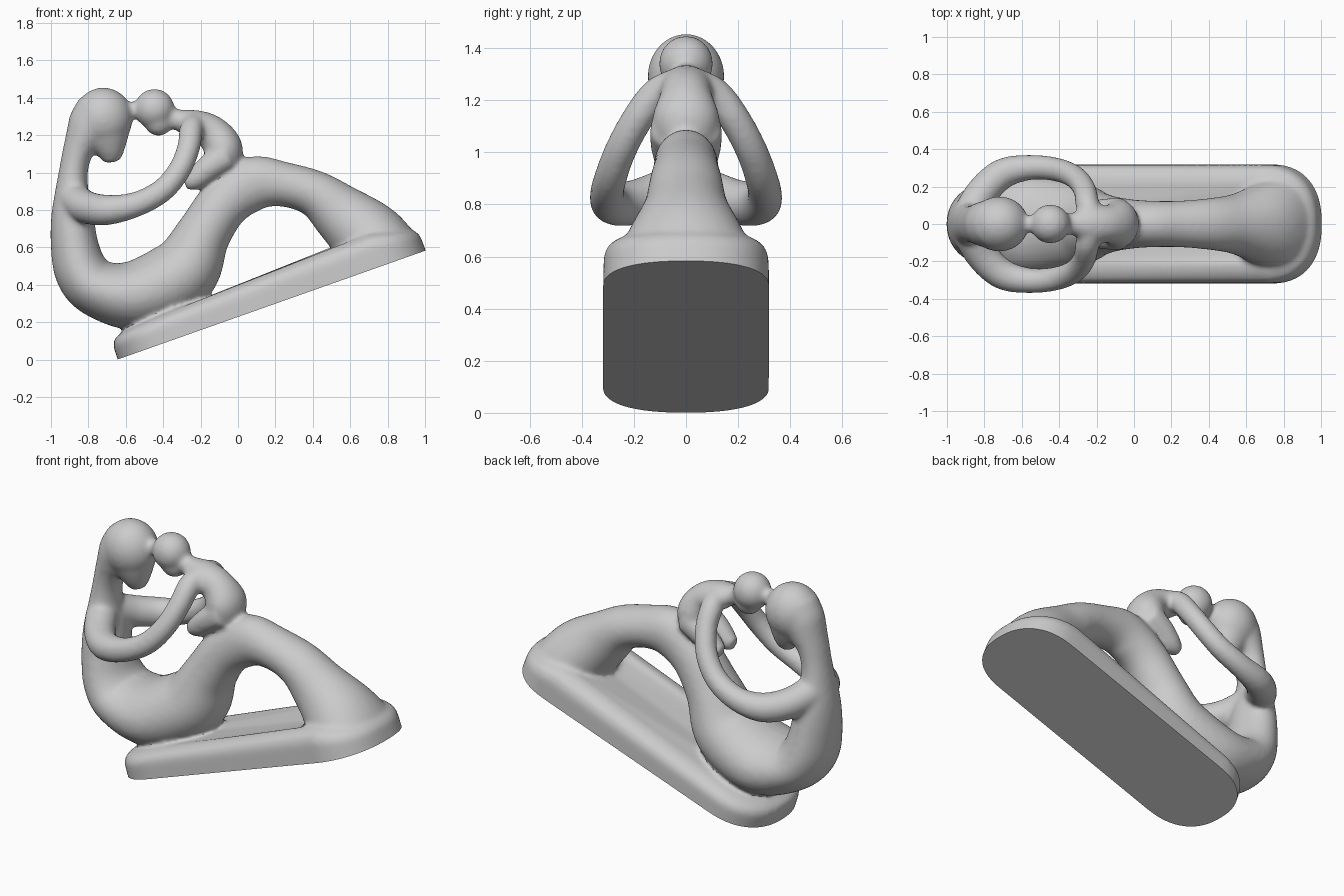
import bpy, bmesh, math
from mathutils import Vector

if "Cube" in bpy.data.objects:
    bpy.data.objects.remove(bpy.data.objects["Cube"])

SEG = 28
parts = []
U = Vector((1.64, 0, 0.58)).normalized()      # direction along the sloping underside
N = Vector((-U.z, 0, U.x))                    # underside normal, pointing up
ORIGIN = Vector((-0.64, 0, 0.002))


def skin(name, rings):
    """Closed solid through equally sized rings of points."""
    bm = bmesh.new()
    loops = [[bm.verts.new(p) for p in r] for r in rings]
    n = len(loops[0])
    for a, b in zip(loops, loops[1:]):
        for i in range(n):
            bm.faces.new((a[i], a[(i + 1) % n], b[(i + 1) % n], b[i]))
    bm.faces.new(loops[0])
    bm.faces.new(loops[-1])
    bmesh.ops.recalc_face_normals(bm, faces=bm.faces)
    me = bpy.data.meshes.new(name)
    bm.to_mesh(me)
    bm.free()
    ob = bpy.data.objects.new(name, me)
    bpy.context.collection.objects.link(ob)
    parts.append(ob)


def spline(p, i, t):
    a, b, c, d = (p[max(0, min(len(p) - 1, i + k))] for k in (-1, 0, 1, 2))
    return [0.5 * (2 * q + (r - o) * t + (2 * o - 5 * q + 4 * r - s) * t * t
                   + (3 * q - o - 3 * r + s) * t ** 3) for o, q, r, s in zip(a, b, c, d)]


def limb(name, stations, lateral=(0, 1, 0)):
    """Smooth tube; station = x, y, z, in-plane radius, lateral radius."""
    pts = [spline(stations, i, k / 6) for i in range(len(stations) - 1) for k in range(6)]
    pts.append(list(stations[-1]))
    lat, rings = Vector(lateral), []
    for i, p in enumerate(pts):
        t = (Vector(pts[min(i + 1, len(pts) - 1)][:3]) - Vector(pts[max(i - 1, 0)][:3])).normalized()
        lat = (lat - lat.dot(t) * t).normalized()
        nor = t.cross(lat)
        rings.append([Vector(p[:3]) + nor * p[3] * math.cos(a) + lat * p[4] * math.sin(a)
                      for a in (2 * math.pi * j / SEG for j in range(SEG))])
    skin(name, rings)


def ball(name, loc, radii):
    bpy.ops.mesh.primitive_uv_sphere_add(segments=32, ring_count=20, location=loc)
    ob = bpy.context.object
    ob.name = name
    ob.scale = radii
    parts.append(ob)


# Sloping plinth with rounded ends, a little deeper than needed and trimmed later
def plinth_ring(level, drop, inset):
    ring = []
    for j in range(64):
        a = 2 * math.pi * j / 64
        c, s = math.cos(a), math.sin(a)
        c, s = (math.copysign(abs(v) ** 0.85, v) for v in (c, s))
        u = 0.87 + math.copysign(0.58, c) + c * (0.295 - inset)
        y = s * (0.32 - inset)
        toe = max(0, min(1, (u - 1.42) / 0.3))
        w = drop if level is None else level * (0.13 + 0.065 * min(u, 1.1) - 0.06 * toe)
        ring.append(ORIGIN + U * u + N * w + Vector((0, y, 0)))
    return ring


skin("plinth", [plinth_ring(None, -0.06, 0), plinth_ring(0.6, 0, 0.003),
                plinth_ring(0.82, 0, 0.02), plinth_ring(0.95, 0, 0.06), plinth_ring(1, 0, 0.11)])

# Mother: neck, back, hips, thigh, knee and shin as one flowing limb
body = [(-.745, 1.36, .11, .12), (-.79, 1.25, .122, .125), (-.85, 1.13, .085, .105),
        (-.878, 1.02, .077, .10), (-.888, .90, .09, .12), (-.885, .78, .113, .155),
        (-.875, .62, .127, .18), (-.835, .47, .145, .21), (-.74, .375, .155, .24),
        (-.53, .347, .19, .26), (-.30, .465, .193, .225), (-.185, .67, .147, .17),
        (-.07, .84, .14, .14), (.08, .94, .147, .125), (.245, .937, .12, .125),
        (.415, .885, .125, .14), (.55, .78, .16, .165), (.69, .66, .197, .23),
        (.79, .55, .20, .285), (.845, .48, .185, .30), (.89, .41, .16, .30)]
limb("mother_body", [(x, 0, z, a, b) for x, z, a, b in body])
ball("mother_head", (-.72, 0, 1.292), (.158, .148, .163))
limb("mother_face", [(-.72, 0, 1.31, .15, .14), (-.70, 0, 1.2, .123, .118),
                     (-.682, 0, 1.11, .078, .078), (-.675, 0, 1.055, .04, .04)])

# Child: head, back, and the join between the two foreheads
ball("child_head", (-.447, 0, 1.34), (.108, .105, .108))
ball("child_chin", (-.425, 0, 1.265), (.075, .075, .07))
ball("forehead_join", (-.56, 0, 1.335), (.05, .045, .045))
limb("child_body", [(-.42, 0, 1.31, .05, .05), (-.33, 0, 1.285, .055, .06),
                    (-.235, 0, 1.255, .082, .10), (-.14, 0, 1.215, .092, .10),
                    (-.08, 0, 1.13, .105, .13), (-.08, 0, 1.03, .09, .11)])

# Paired limbs
for side, s in (("left", 1), ("right", -1)):
    limb("mother_arm_" + side, [(x, s * y, z, r, r) for x, y, z, r in (
        (-.88, .05, .86, .09), (-.81, .17, .815, .088), (-.70, .27, .80, .082),
        (-.55, .303, .828, .068), (-.41, .29, .90, .064), (-.315, .25, 1.01, .062),
        (-.265, .185, 1.13, .062), (-.25, .11, 1.225, .064), (-.23, .03, 1.265, .06))], (0, 0, 1))
    limb("child_leg_" + side, [(x, s * y, z, r, r) for x, y, z, r in (
        (-.06, .06, 1.09, .08), (-.15, .065, 1.03, .072), (-.23, .06, .965, .06),
        (-.285, .055, .945, .038))])

# Fuse the parts into one continuous carved surface
bpy.ops.object.select_all(action='DESELECT')
for ob in parts:
    ob.select_set(True)
bpy.context.view_layer.objects.active = parts[0]
bpy.ops.object.join()
statue = bpy.context.object
statue.name = "mother_and_child_sculpture"
remesh = statue.modifiers.new("fuse", 'REMESH')
remesh.mode = 'VOXEL'
remesh.voxel_size = 0.012
soften = statue.modifiers.new("soften", 'SMOOTH')
soften.factor = 0.5
soften.iterations = 18
for m in ("fuse", "soften"):
    bpy.ops.object.modifier_apply(modifier=m)

# Trim flat along the sloping underside
bm = bmesh.new()
bm.from_mesh(statue.data)
bmesh.ops.bisect_plane(bm, geom=bm.verts[:] + bm.edges[:] + bm.faces[:],
                       plane_co=ORIGIN, plane_no=N, clear_inner=True)
bmesh.ops.holes_fill(bm, edges=[e for e in bm.edges if e.is_boundary], sides=0)
bmesh.ops.recalc_face_normals(bm, faces=bm.faces)
bm.to_mesh(statue.data)
bm.free()
bpy.ops.object.shade_smooth_by_angle(angle=math.radians(40))
